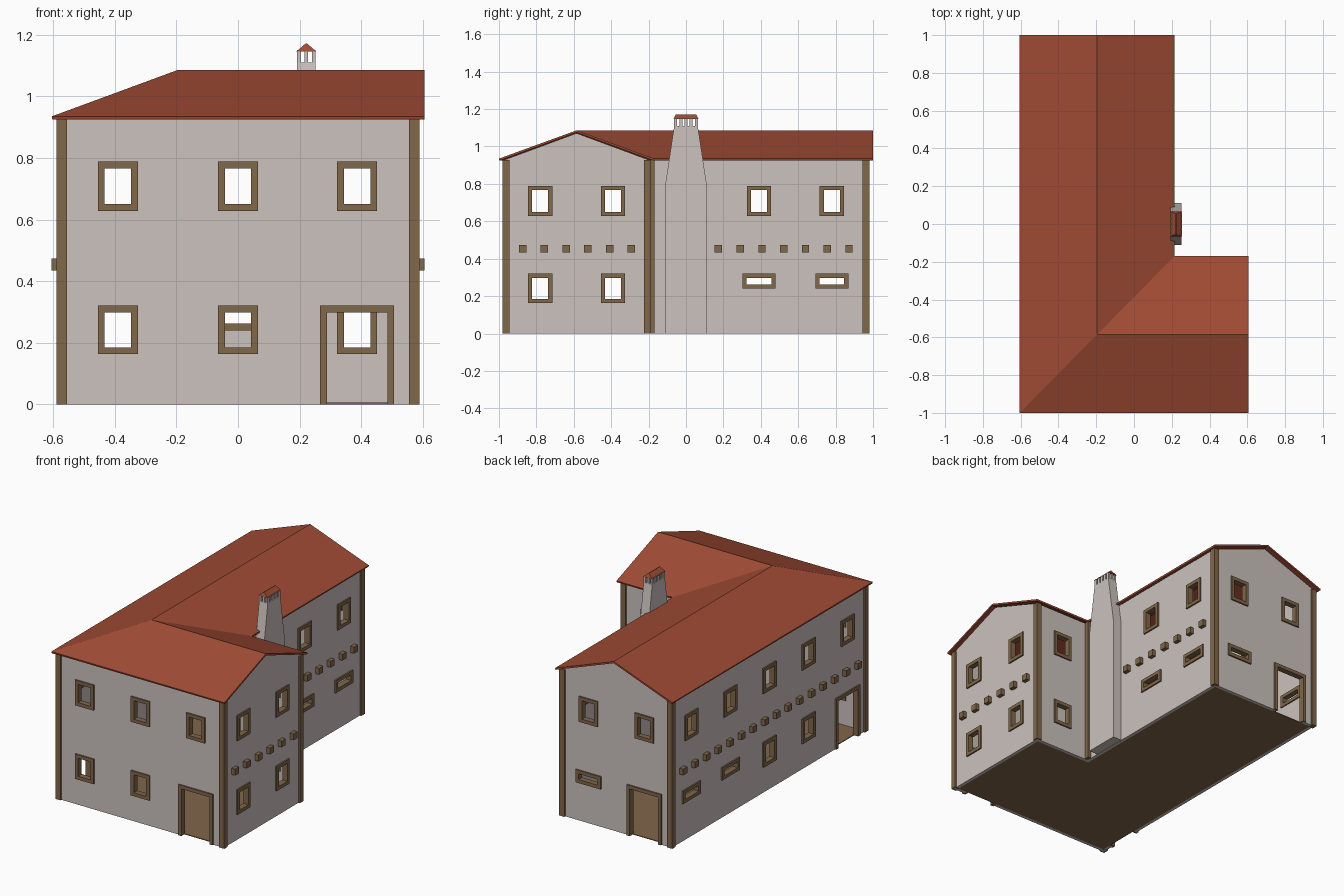
import bpy, bmesh
from mathutils import Vector

if "Cube" in bpy.data.objects:
    bpy.data.objects.remove(bpy.data.objects["Cube"])


def material(name, rgb):
    m = bpy.data.materials.new(name)
    m.diffuse_color = (*rgb, 1)
    m.use_nodes = True
    m.node_tree.nodes["Principled BSDF"].inputs["Base Color"].default_value = m.diffuse_color
    return m


PLASTER = material("plaster", (0.60, 0.54, 0.515))
WOOD = material("brown wood", (0.22, 0.135, 0.068))
TILE = material("red roof tile", (0.35, 0.07, 0.034))


def finish(bm, name, mat):
    me = bpy.data.meshes.new(name)
    bmesh.ops.recalc_face_normals(bm, faces=bm.faces)
    bm.to_mesh(me)
    bm.free()
    me.materials.append(mat)
    ob = bpy.data.objects.new(name, me)
    bpy.context.collection.objects.link(ob)
    return ob


def box(bm, lo, hi):
    c = [(a + b) / 2 for a, b in zip(lo, hi)]
    s = [abs(b - a) for a, b in zip(lo, hi)]
    for v in bmesh.ops.create_cube(bm, size=1)["verts"]:
        v.co = Vector([v.co[i] * s[i] + c[i] for i in range(3)])


def prism(points, vec, name, mat):
    bm = bmesh.new()
    f = bm.faces.new([bm.verts.new(p) for p in points])
    ext = bmesh.ops.extrude_face_region(bm, geom=[f], use_keep_orig=True)["geom"]
    bmesh.ops.translate(bm, vec=vec, verts=[v for v in ext if isinstance(v, bmesh.types.BMVert)])
    return finish(bm, name, mat)


def apply_mod(ob, kind, **kw):
    m = ob.modifiers.new(kind, kind)
    for k, v in kw.items():
        setattr(m, k, v)
    bpy.context.view_layer.objects.active = ob
    bpy.ops.object.modifier_apply(modifier=m.name)


def footprint(d):
    # L-shaped plan, shrunk inward by d
    return [(-.58 + d, -.97 + d), (.58 - d, -.97 + d), (.58 - d, -.20 - d),
            (.19 - d, -.20 - d), (.19 - d, .97 - d), (-.58 + d, .97 - d)]


# wall shell with two gable ends
T, TOP = 0.02, 0.929
bm = bmesh.new()
plan = footprint(0)
low = [bm.verts.new((x, y, 0)) for x, y in plan]
high = [bm.verts.new((x, y, TOP)) for x, y in plan]
peak = {1: (.58, -.585, 1.071), 4: (-.195, .97, 1.071)}
for i in range(6):
    j = (i + 1) % 6
    mid = [bm.verts.new(peak[i])] if i in peak else []
    bm.faces.new([low[i], low[j], high[j]] + mid + [high[i]])
bm.normal_update()
me = bpy.data.meshes.new("walls")
bm.to_mesh(me)
bm.free()
me.materials.append(PLASTER)
walls = bpy.data.objects.new("walls", me)
bpy.context.collection.objects.link(walls)
apply_mod(walls, "SOLIDIFY", thickness=T, offset=-1, use_even_offset=True)

# openings: each wall is (axis it faces, position, outward sign)
FRONT, BACK, WING_BACK = (1, -.97, -1), (1, .97, 1), (1, -.20, 1)
LEFT, RIGHT, INNER = (0, -.58, -1), (0, .58, 1), (0, .19, 1)
cut, frames = bmesh.new(), bmesh.new()


def slab(bm, wall, u0, u1, z0, z1, out, inn):
    axis, pos, sign = wall
    a, b = pos + sign * out, pos - sign * inn
    d0, d1 = min(a, b), max(a, b)
    if axis == 0:
        box(bm, (d0, u0, z0), (d1, u1, z1))
    else:
        box(bm, (u0, d0, z0), (u1, d1, z1))


def opening(wall, u, z0, z1, half, door=False):
    b = .022
    slab(cut, wall, u - half + b / 2, u + half - b / 2,
         -.05 if door else z0 + b / 2, z1 - b / 2, .05, .07)
    o, n = .009, T + .007
    for s in (-1, 1):
        e, f = u + s * half, u + s * (half - b)
        slab(frames, wall, min(e, f), max(e, f), z0, z1, o, n)
    w = half - b
    slab(frames, wall, u - w, u + w, z1 - b, z1, o, n)
    if not door:
        slab(frames, wall, u - w, u + w, z0, z0 + b, o, n)


def upper(wall, u):
    opening(wall, u, .628, .788, .065)


def lower(wall, u):
    opening(wall, u, .163, .32, .065)


def slit(wall, u):
    opening(wall, u, .24, .32, .088)


def door(wall, u):
    opening(wall, u, 0, .32, .12, True)


layout = [
    (FRONT, [-.39, 0, .387], [lower, lower, door]),
    (BACK, [-.39, 0], [door, slit]),
    (WING_BACK, [.387], [lower]),
    (RIGHT, [-.78, -.39], [lower, lower]),
    (INNER, [.39, .78], [slit, slit]),
    (LEFT, [-.78, -.39, 0, .39, .78], [door, lower, lower, slit, slit]),
]
for wall, places, ground in layout:
    for u, kind in zip(places, ground):
        upper(wall, u)
        kind(wall, u)
finish(frames, "window_and_door_frames", WOOD)
cutter = finish(cut, "opening_cutter", PLASTER)
apply_mod(walls, "BOOLEAN", operation="DIFFERENCE", solver="EXACT", object=cutter)
bpy.data.objects.remove(cutter)

# floor
prism([(x, y, 0) for x, y in footprint(T)], (0, 0, .005), "floor", WOOD)

# corner posts
bm = bmesh.new()
P = .035
for x, y, sx, sy in [(-.59, -.98, 1, 1), (.59, -.98, -1, 1), (.59, -.19, -1, -1),
                     (.213, -.168, -1, -1), (.20, .98, -1, -1), (-.59, .98, 1, -1)]:
    box(bm, (x, y, 0), (x + sx * P, y + sy * P, .928))
finish(bm, "corner_posts", WOOD)

# floor beam ends on the long sides
bm = bmesh.new()
for i in range(16):
    y = -.873 + i * .1163
    slab(bm, LEFT, y - .02, y + .02, .434, .474, .025, .01)
    if i < 6 or i > 8:
        slab(bm, RIGHT if i < 6 else INNER, y - .02, y + .02, .434, .474, .025, .01)
finish(bm, "beam_ends", WOOD)

# roof with one hip, one valley and two gable ends
bm = bmesh.new()
E, R = .935, 1.086
A, B, C, D, F, G, H, I, J = [bm.verts.new(p) for p in [
    (-.605, -1, E), (.605, -1, E), (.605, -.17, E), (.215, -.17, E), (.215, 1, E),
    (-.605, 1, E), (-.195, -.585, R), (.605, -.585, R), (-.195, 1, R)]]
for f in [(A, B, I, H), (C, D, H, I), (D, F, J, H), (G, A, H, J)]:
    bm.faces.new(f)
roof = finish(bm, "roof", TILE)
up = roof.data.polygons[0].normal.z > 0
apply_mod(roof, "SOLIDIFY", thickness=.011, offset=-1 if up else 1)

# chimney stack
X0, X1 = .192, .252
half = [(.11, 0), (.11, .80), (.063, 1.11)]
prof = half + [(-y, z) for y, z in reversed(half)]
prism([(X0, y, z) for y, z in prof], (X1 - X0, 0, 0), "chimney_stack", PLASTER)

# chimney vent pillars around the rim
bm = bmesh.new()
for i in range(3):
    for j in range(5):
        if i in (0, 2) or j in (0, 4):
            x, y = X0 + .006 + i * .024, -.055 + j * .0275
            box(bm, (x - .006, y - .008, 1.108), (x + .006, y + .008, 1.15))
finish(bm, "chimney_pillars", PLASTER)

# chimney cap: small hipped roof
bm = bmesh.new()
box(bm, (X0 - .002, -.067, 1.146), (X1 + .002, .067, 1.172))
for v in bm.verts:
    if v.co.z > 1.16:
        v.co.x = .222 + (.002 if v.co.x > .222 else -.002)
        v.co.y *= .82
finish(bm, "chimney_cap", TILE)
